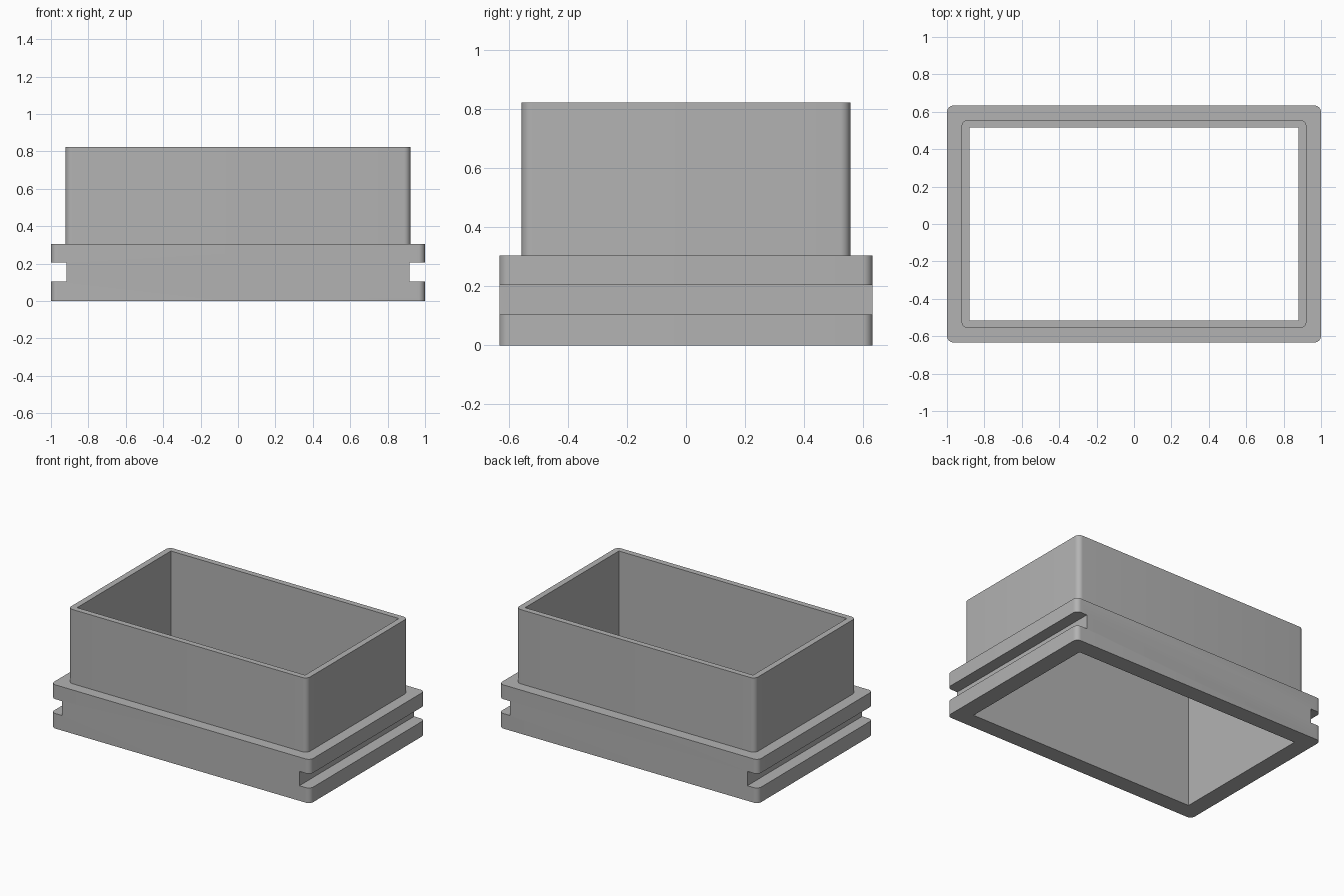
import bpy, bmesh, math

if "Cube" in bpy.data.objects:
    bpy.data.objects.remove(bpy.data.objects["Cube"], do_unlink=True)

# Material
grey = bpy.data.materials.new("plain grey")
grey.use_nodes = True
color = (0.45, 0.45, 0.45, 1)
grey.diffuse_color = color
grey.node_tree.nodes["Principled BSDF"].inputs["Base Color"].default_value = color


def block(name, half_x, half_y, z0, z1, radius=0.0, center_x=0.0):
    """Upright box, with rounded vertical corners if a radius is given."""
    corners = [(1, 1), (-1, 1), (-1, -1), (1, -1)]
    steps = 8 if radius else 0
    bm = bmesh.new()
    ring = []
    for i, (sx, sy) in enumerate(corners):
        for k in range(steps + 1):
            a = math.pi / 2 * (i + k / max(steps, 1))
            ring.append(bm.verts.new((center_x + sx * (half_x - radius) + radius * math.cos(a),
                                      sy * (half_y - radius) + radius * math.sin(a), z0)))
    base = bm.faces.new(ring)
    top = bmesh.ops.extrude_face_region(bm, geom=[base])["geom"]
    verts = [g for g in top if isinstance(g, bmesh.types.BMVert)]
    bmesh.ops.translate(bm, verts=verts, vec=(0, 0, z1 - z0))
    bmesh.ops.recalc_face_normals(bm, faces=bm.faces)
    mesh = bpy.data.meshes.new(name)
    bm.to_mesh(mesh)
    bm.free()
    mesh.materials.append(grey)
    obj = bpy.data.objects.new(name, mesh)
    bpy.context.collection.objects.link(obj)
    return obj


def combine(obj, other, operation):
    """Apply a boolean and remove the helper."""
    mod = obj.modifiers.new(operation, "BOOLEAN")
    mod.operation = operation
    mod.solver = "EXACT"
    mod.object = other
    bpy.context.view_layer.objects.active = obj
    bpy.ops.object.modifier_apply(modifier=mod.name)
    bpy.data.objects.remove(other, do_unlink=True)


# Wide base with a narrower wall rising from it
frame = block("box_frame", 1.0, 0.633, 0, 0.305, 0.035)
combine(frame, block("upper_wall", 0.922, 0.557, 0.2, 0.823, 0.035), "UNION")

# Straight opening through the whole height
combine(frame, block("opening", 0.88, 0.517, -0.1, 1.0), "DIFFERENCE")

# Slide grooves along both ends
for side in (-1, 1):
    combine(frame, block("groove", 0.1, 0.8, 0.105, 0.205, center_x=side * 1.017), "DIFFERENCE")

# Smooth corners, sharp edges
bpy.ops.object.select_all(action="DESELECT")
frame.select_set(True)
bpy.context.view_layer.objects.active = frame
bpy.ops.object.shade_smooth_by_angle(angle=math.radians(30))
